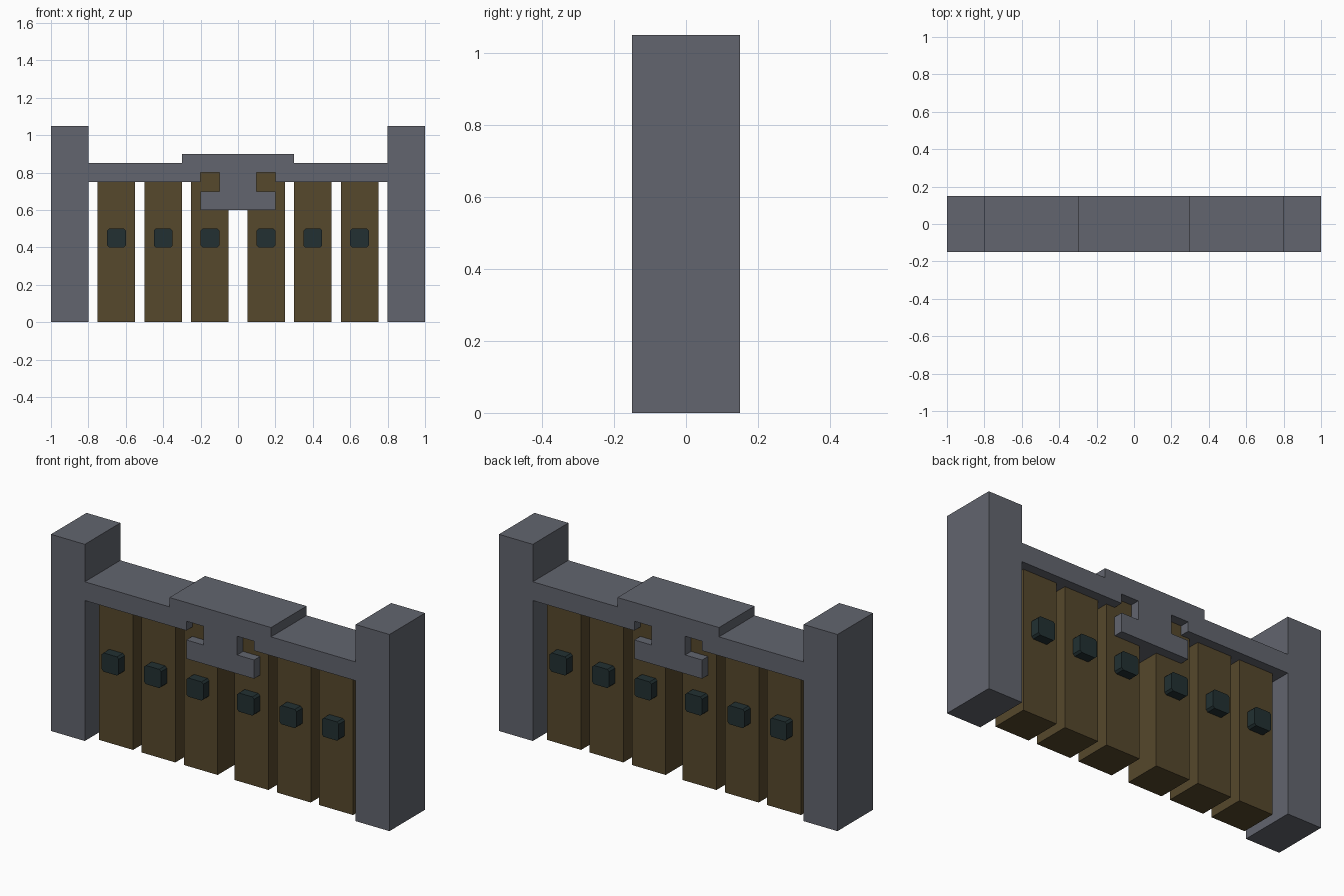
import bpy, bmesh

if "Cube" in bpy.data.objects:
    bpy.data.objects.remove(bpy.data.objects["Cube"])


def material(name, rgb):
    m = bpy.data.materials.new(name)
    m.diffuse_color = (*rgb, 1)
    m.use_nodes = True
    m.node_tree.nodes["Principled BSDF"].inputs["Base Color"].default_value = m.diffuse_color
    return m


STONE = material("grey stone", (0.122, 0.130, 0.156))
WOOD = material("dark wood", (0.093, 0.065, 0.025))
IRON = material("dark iron", (0.016, 0.030, 0.032))


def prism(name, outline, half_depth, mat):
    """Extrude an x-z outline symmetrically along y."""
    bm = bmesh.new()
    face = bm.faces.new([bm.verts.new((x, -half_depth, z)) for x, z in outline])
    ext = bmesh.ops.extrude_face_region(bm, geom=[face])
    verts = [v for v in ext["geom"] if isinstance(v, bmesh.types.BMVert)]
    bmesh.ops.translate(bm, verts=verts, vec=(0, 2 * half_depth, 0))
    bmesh.ops.recalc_face_normals(bm, faces=bm.faces)
    mesh = bpy.data.meshes.new(name)
    bm.to_mesh(mesh)
    bm.free()
    mesh.materials.append(mat)
    obj = bpy.data.objects.new(name, mesh)
    bpy.context.collection.objects.link(obj)
    return obj


def box(name, x0, x1, z0, z1, half_depth, mat):
    return prism(name, [(x0, z0), (x1, z0), (x1, z1), (x0, z1)], half_depth, mat)


# Side posts
for side, s in (("left", -1), ("right", 1)):
    box(side + "_post", 0.9 * s - 0.1, 0.9 * s + 0.1, 0, 1.05, 0.15, STONE)

# Lintel with raised centre and hanging T-shaped keystone, mirrored in x
half = [(0.2, 0.6), (0.2, 0.7), (0.1, 0.7), (0.1, 0.8), (0.2, 0.8),
        (0.2, 0.75), (0.8, 0.75), (0.8, 0.85), (0.3, 0.85), (0.3, 0.9)]
prism("lintel", half + [(-x, z) for x, z in reversed(half)], 0.15, STONE)

# Wooden rail seen through the keystone notches
box("top_rail", -0.2, 0.2, 0.75, 0.8, 0.1, WOOD)

# Gate planks, each with an iron stud passing through to both sides
for i, x in enumerate((-0.65, -0.4, -0.15, 0.15, 0.4, 0.65), 1):
    box(f"plank_{i}", x - 0.1, x + 0.1, 0, 0.75, 0.1, WOOD)
    a, b = 0.05, 0.04
    corners = [(-b, -a), (b, -a), (a, -b), (a, b), (b, a), (-b, a), (-a, b), (-a, -b)]
    prism(f"stud_{i}", [(x + u, 0.45 + w) for u, w in corners], 0.15, IRON)
